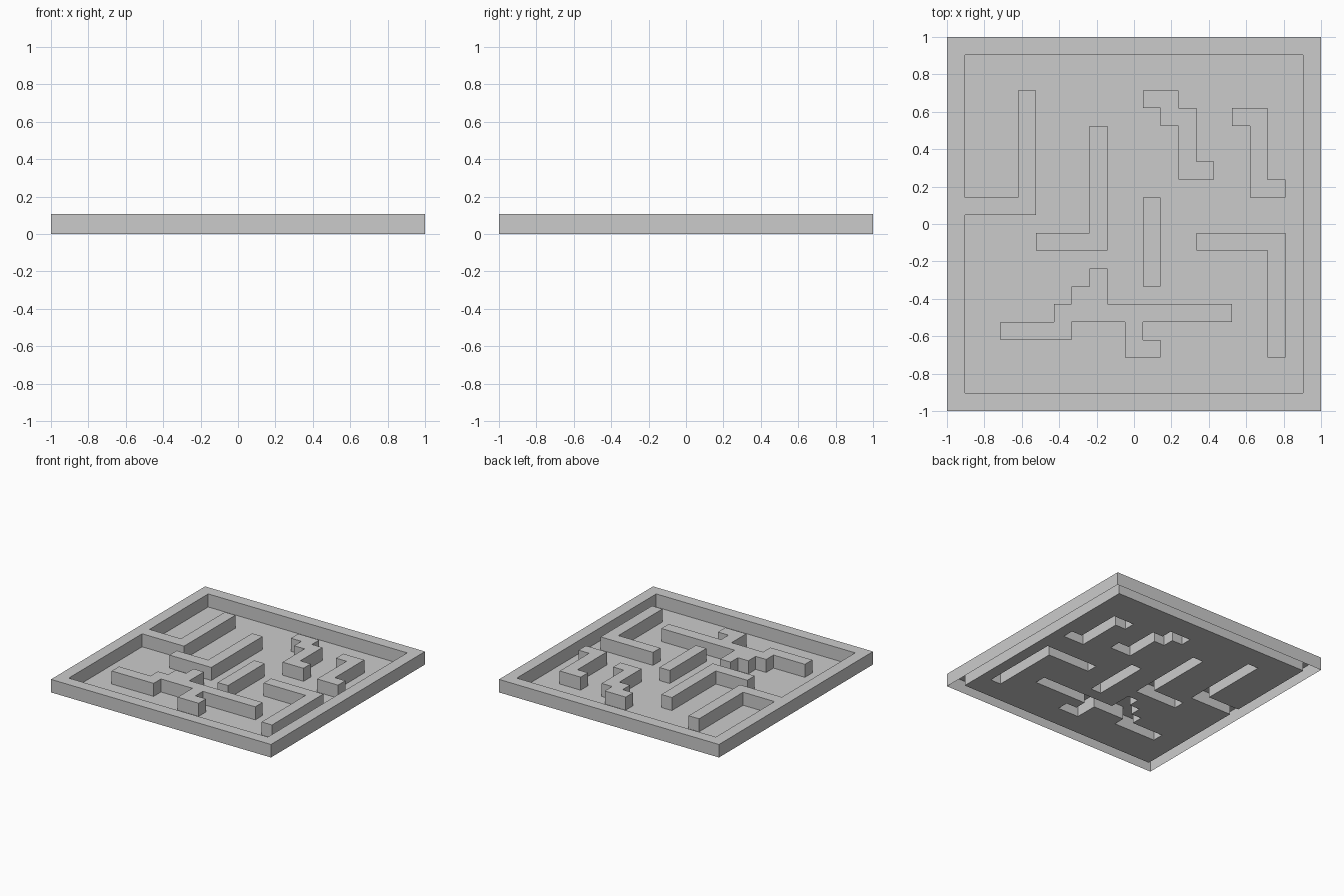
import bpy, bmesh

if "Cube" in bpy.data.objects:
    bpy.data.objects.remove(bpy.data.objects["Cube"])

N = 21                 # cells per side
C = 2 / N              # cell size
H = 0.107              # wall height

# Wall runs as cell rectangles: (x0, x1, y0, y1)
FRAME = [(0, 21, 0, 1), (0, 21, 20, 21), (0, 1, 0, 21), (20, 21, 0, 21),
         (1, 5, 11, 12), (4, 5, 11, 18)]
WALLS = {
    "outer_frame": FRAME,
    "left_hook_wall": [(8, 9, 9, 16), (5, 9, 9, 10)],
    "top_zigzag_wall": [(11, 13, 17, 18), (12, 14, 16, 17), (13, 14, 13, 17), (13, 15, 13, 14)],
    "right_zigzag_wall": [(16, 18, 16, 17), (17, 18, 12, 17), (17, 19, 12, 13)],
    "centre_wall": [(11, 12, 7, 12)],
    "right_hook_wall": [(14, 19, 9, 10), (18, 19, 3, 10)],
    "branching_wall": [(8, 9, 5, 8), (7, 9, 6, 7), (6, 16, 5, 6), (3, 7, 4, 5),
                       (10, 11, 3, 5), (10, 12, 3, 4)],
}


def cells_of(rects):
    return {(x, y) for a, b, c, d in rects for x in range(a, b) for y in range(c, d)}


def sheet(name, cells, z, skirt=False):
    """Flat patch of cells at height z, optionally with sides down to the ground."""
    bm = bmesh.new()
    bmesh.ops.create_grid(bm, x_segments=N, y_segments=N, size=1)
    drop = []
    for f in bm.faces:
        m = f.calc_center_median()
        if (int((m.x + 1) / C), int((m.y + 1) / C)) not in cells:
            drop.append(f)
    bmesh.ops.delete(bm, geom=drop, context='FACES')
    for v in bm.verts:
        v.co.z = z
    if skirt:
        edges = [e for e in bm.edges if e.is_boundary]
        new = bmesh.ops.extrude_edge_only(bm, edges=edges)["geom"]
        for v in new:
            if isinstance(v, bmesh.types.BMVert):
                v.co.z = 0
    # Consistent normals, tops facing up
    bmesh.ops.recalc_face_normals(bm, faces=bm.faces)
    bm.normal_update()
    if min(f.normal.z for f in bm.faces) < -0.5:
        bmesh.ops.reverse_faces(bm, faces=bm.faces)
    me = bpy.data.meshes.new(name)
    bm.to_mesh(me)
    bm.free()
    bpy.context.collection.objects.link(bpy.data.objects.new(name, me))


# Raised walls, hollow underneath
taken = set()
for name, rects in WALLS.items():
    cells = cells_of(rects)
    taken |= cells
    sheet(name, cells, H, skirt=True)

# Floor fills every cell without a wall
sheet("floor", cells_of([(0, N, 0, N)]) - taken, 0)
